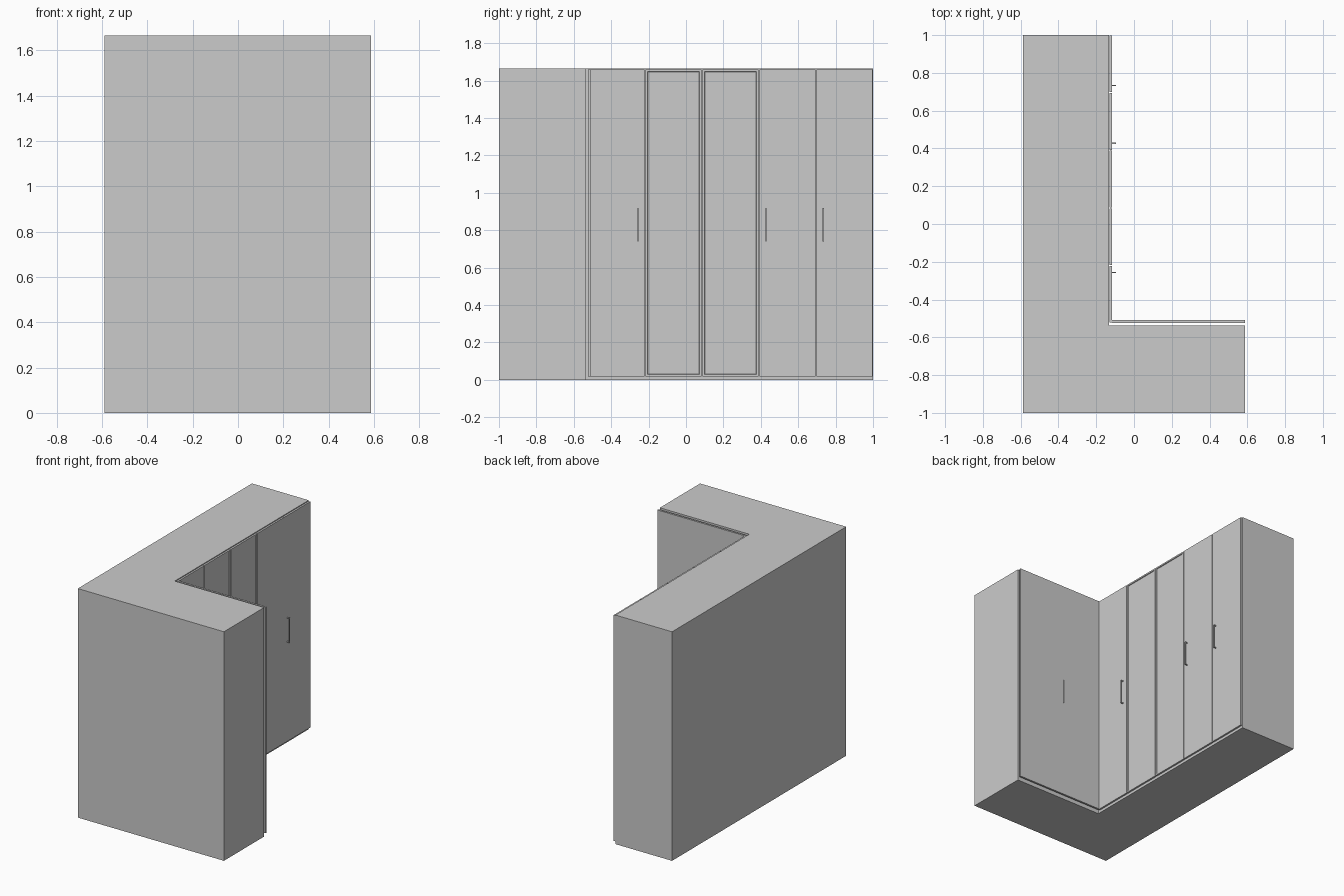
import bpy, bmesh

if "Cube" in bpy.data.objects:
    bpy.data.objects.remove(bpy.data.objects["Cube"])

H = 1.665          # overall height
Z0, Z1 = 0.018, 1.66   # door bottom and top


def box(name, lo, hi):
    bm = bmesh.new()
    bmesh.ops.create_cube(bm, size=1)
    for v in bm.verts:
        v.co = [lo[i] + (v.co[i] + 0.5) * (hi[i] - lo[i]) for i in range(3)]
    return finish(name, bm)


def finish(name, bm):
    mesh = bpy.data.meshes.new(name)
    bm.to_mesh(mesh)
    bm.free()
    obj = bpy.data.objects.new(name, mesh)
    bpy.context.collection.objects.link(obj)
    return obj


def recess_front(obj, margin, depth):
    """Sink a framed panel into the +x face of a door."""
    bm = bmesh.new()
    bm.from_mesh(obj.data)
    bm.normal_update()
    front = max(bm.faces, key=lambda f: f.normal.x)
    bmesh.ops.inset_region(bm, faces=[front], thickness=margin)
    bmesh.ops.inset_region(bm, faces=[front], thickness=0.003, depth=-depth)
    bm.to_mesh(obj.data)
    bm.free()


def handle(name, y, x_face):
    """Bow handle: C-shaped side profile extruded across the door."""
    out, t, w = 0.021, 0.006, 0.007
    za, zb = 0.74, 0.92
    profile = [(0, za), (out, za), (out, zb), (0, zb),
               (0, zb - t), (out - t, zb - t), (out - t, za + t), (0, za + t)]
    bm = bmesh.new()
    face = bm.faces.new([bm.verts.new((x_face + px, y - w / 2, z)) for px, z in profile])
    ext = bmesh.ops.extrude_face_region(bm, geom=[face])
    bmesh.ops.translate(bm, vec=(0, w, 0),
                        verts=[g for g in ext["geom"] if isinstance(g, bmesh.types.BMVert)])
    bmesh.ops.recalc_face_normals(bm, faces=bm.faces)
    return finish(name, bm)


# Carcasses of the long run and the short return
box("long_carcass", (-0.588, -1, 0), (-0.132, 1, H))
box("return_carcass", (-0.132, -1, 0), (0.587, -0.538, H))

# Five doors on the long run, the second and third with recessed panels
start, pitch, gap = -0.524, 0.3048, 0.0025
for i in range(5):
    y = start + i * pitch
    door = box(f"long_door_{i + 1}", (-0.130, y + gap, Z0), (-0.117, y + pitch - gap, Z1))
    if i in (1, 2):
        recess_front(door, 0.015, 0.005)
for i, y in enumerate((-0.257, 0.428, 0.733)):
    handle(f"long_handle_{i + 1}", y, -0.1175)

# Two doors on the return, standing slightly off the carcass
for i, (xa, xb) in enumerate(((-0.116, 0.2345), (0.2365, 0.587))):
    box(f"return_door_{i + 1}", (xa, -0.523, Z0), (xb, -0.509, Z1))
# Nearly flush handles on either side of the return seam
for i, x in enumerate((0.199, 0.272)):
    box(f"return_handle_{i + 1}", (x - 0.0035, -0.515, 0.74), (x + 0.0035, -0.507, 0.92))
